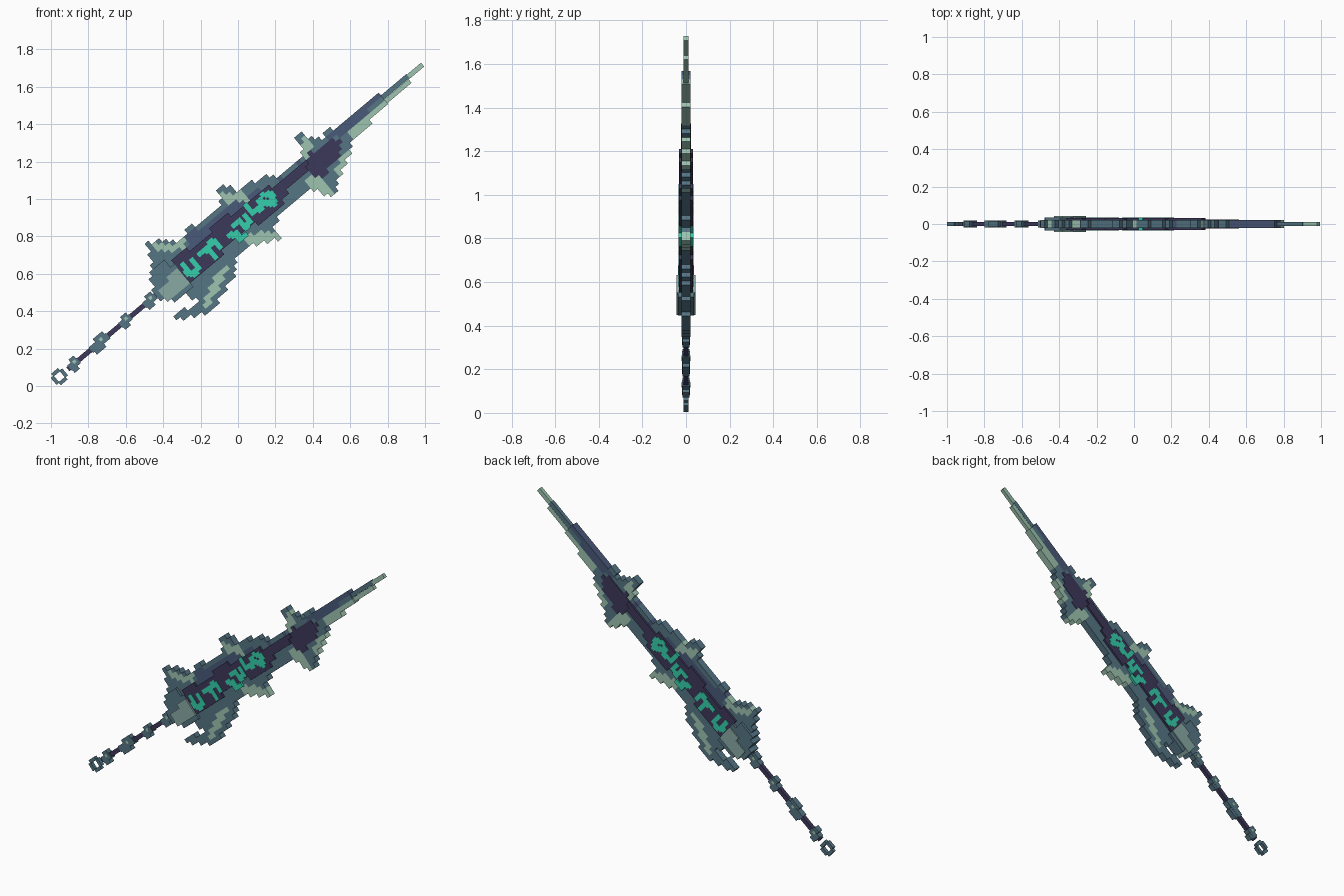
import bpy, bmesh, math
from mathutils import Vector

cube = bpy.data.objects.get("Cube")
if cube:
    bpy.data.objects.remove(cube, do_unlink=True)

ANGLE = math.radians(40)
AXIS = Vector((math.cos(ANGLE), math.sin(ANGLE)))    # pommel to tip
SIDE = Vector((-math.sin(ANGLE), math.cos(ANGLE)))   # across the blade
POMMEL = Vector((-95.5, 5))                          # hundredths, (x, z)
PIXEL = 2.64


def material(name, *rgb):
    m = bpy.data.materials.new(name)
    m.use_nodes = True
    m.diffuse_color = (*rgb, 1)
    m.node_tree.nodes["Principled BSDF"].inputs["Base Color"].default_value = (*rgb, 1)
    return m


dark = material("dark violet", .046, .04, .105)
steel = material("steel blue", .09, .178, .23)
slate = material("slate blue", .067, .1, .19)
sage = material("pale sage", .34, .55, .43)
plate = material("grey sage", .25, .4, .37)
teal = material("bright teal", .035, .62, .41)


def to_front(u, v):
    return POMMEL + AXIS * u + SIDE * v


def to_local(point):
    d = Vector(point) - POMMEL
    return d.dot(AXIS), d.dot(SIDE)


def slab(name, cells, size, half, mat):
    """Extrude a set of square pixels into one solid piece."""
    bm = bmesh.new()
    corners = {}

    def corner(i, j):
        if (i, j) not in corners:
            p = to_front((i - .5) * size, (j - .5) * size) / 100
            corners[i, j] = bm.verts.new((p.x, -half, p.y))
        return corners[i, j]

    for i, j in sorted(cells):
        bm.faces.new([corner(i, j), corner(i + 1, j), corner(i + 1, j + 1), corner(i, j + 1)])
    back = bmesh.ops.extrude_face_region(bm, geom=bm.faces[:], use_keep_orig=True)["geom"]
    bmesh.ops.translate(bm, verts=[g for g in back if isinstance(g, bmesh.types.BMVert)],
                        vec=(0, 2 * half, 0))
    bmesh.ops.recalc_face_normals(bm, faces=bm.faces[:])
    mesh = bpy.data.meshes.new(name)
    bm.to_mesh(mesh)
    bm.free()
    mesh.materials.append(mat)
    bpy.context.collection.objects.link(bpy.data.objects.new(name, mesh))


def bar(name, start, end, width, half, mat):
    """Straight box between two front-view points, aligned to the sword."""
    (u0, v0), (u1, v1) = to_local(start), to_local(end)
    box(name, (u0 + u1) / 2, (v0 + v1) / 2, (u1 - u0) / 2, width / 2, half, mat)


def box(name, u, v, a, b, half, mat):
    bm = bmesh.new()
    bmesh.ops.create_cube(bm, size=2)
    for vert in bm.verts:
        p = to_front(u + vert.co.x * a, v + vert.co.z * b) / 100
        vert.co = (p.x, vert.co.y * half, p.y)
    bmesh.ops.recalc_face_normals(bm, faces=bm.faces[:])
    mesh = bpy.data.meshes.new(name)
    bm.to_mesh(mesh)
    bm.free()
    mesh.materials.append(mat)
    bpy.context.collection.objects.link(bpy.data.objects.new(name, mesh))


def inside(p, poly):
    hit = False
    for (x0, z0), (x1, z1) in zip(poly, poly[1:] + poly[:1]):
        if (z0 > p.y) != (z1 > p.y) and p.x < x0 + (p.y - z0) * (x1 - x0) / (z1 - z0):
            hit = not hit
    return hit


owner, parts = {}, {}


def paint(name, mat, half, poly):
    """Claim every pixel inside the outline; later parts replace earlier ones."""
    parts[name] = (mat, half)
    for i in range(100):
        for j in range(-20, 21):
            if inside(to_front(i * PIXEL, j * PIXEL), poly):
                owner[i, j] = name


# Blade body, from the guard round the upper edge to the point and back
upper_edge = [(-46, 63), (-49, 76), (-42, 78), (-31, 77), (-27, 84), (-14, 92), (-9, 97),
              (-11, 105), (-8, 107), (1, 105), (7, 109), (16, 112), (22, 113), (29, 117),
              (36, 124), (31, 132), (34, 136), (39, 133), (45, 133), (49, 137), (57, 139),
              (73, 154), (78, 155)]
lower_edge = [(75, 148), (68, 138), (62, 133), (60, 124), (57, 118), (54, 112), (53, 102),
              (46, 102), (41, 105), (36, 106), (34, 101), (28, 96), (24, 93), (19, 86),
              (23, 79), (17, 77), (10, 77), (3, 73), (-2, 67), (-14, 56), (-30, 52)]
paint("blade", steel, .021, upper_edge + lower_edge)
paint("hook_fin", steel, .021,
      [(-29, 54), (-2, 67), (0, 62), (-3, 56), (-9, 49), (-10, 44), (-16, 38), (-23, 38),
       (-31, 35), (-34, 38), (-23, 43), (-21, 46), (-27, 47)])

# Darker bevel along the upper edge
paint("upper_bevel", slate, .021,
      [(-29, 79), (-5, 96), (28, 114), (33, 120), (35, 117), (14, 106), (-18, 78), (-26, 73)])
paint("point_bevel", slate, .021,
      [(44, 132), (57, 140), (73, 155), (78, 155), (57, 135), (49, 131)])

# Pale barbs and cutting edge
paint("rear_upper_barb", sage, .021, [(-47, 76), (-32, 76), (-28, 81), (-29, 73), (-39, 71)])
paint("middle_upper_barb", sage, .021, [(-9, 103), (2, 104), (5, 99), (-7, 98)])
paint("front_upper_barb", sage, .021, [(34, 134), (39, 133), (40, 126), (37, 120), (34, 124)])
paint("front_lower_barb", sage, .021,
      [(34, 110), (43, 113), (49, 108), (53, 102), (46, 103), (39, 106)])
paint("middle_lower_barb", sage, .021,
      [(3, 79), (10, 82), (20, 83), (23, 79), (12, 76), (5, 75)])
paint("hook_edge", sage, .021,
      [(-4, 64), (-9, 54), (-13, 49), (-15, 41), (-19, 43), (-15, 54), (-8, 64)])
paint("head_edge", sage, .021, [(61, 125), (54, 111), (51, 113), (58, 127)])
paint("point_edge", sage, .021, [(80, 152), (68, 138), (62, 132), (60, 136), (68, 143), (77, 151)])

# Raised dark panel and the diamond at its end
paint("dark_panel", dark, .033,
      [(-36, 67), (-32, 70), (-21, 76), (-13, 85), (1, 96), (14, 106), (22, 108), (33, 117),
       (40, 122), (43, 118), (36, 113), (28, 106), (24, 97), (17, 90), (6, 85), (-3, 76),
       (-13, 67), (-23, 56), (-28, 54)])
paint("dark_diamond", dark, .024,
      [(37, 117), (37, 124), (45, 128), (54, 133), (55, 126), (52, 120), (46, 112), (39, 112)])

# Guard
paint("guard", steel, .036,
      [(-46, 62), (-39, 68), (-32, 62), (-22, 53), (-31, 47), (-38, 45), (-46, 50)])
paint("guard_plate", plate, .043, [(-42, 52), (-33, 63), (-26, 54), (-38, 46)])

for name, (mat, half) in parts.items():
    cells = {c for c, o in owner.items() if o == name}
    if cells:
        slab(name, cells, PIXEL, half, mat)

# Needle tip in two steps
bar("tip_back", (74, 152), (91, 165.5), PIXEL, .012, steel)
bar("tip_edge", (75, 149), (92, 163), PIXEL, .012, sage)
bar("tip_needle", (90, 164.5), (98.7, 171.8), PIXEL, .011, sage)

# Runes, drawn as thin raised strokes on both faces
strokes = [
    [(-29, 65), (-27, 60), (-23, 60), (-21, 64), (-24, 67)],
    [(-20, 71), (-16, 73), (-13, 69)], [(-16, 73), (-14, 78), (-10, 75)],
    [(-5, 80), (-1, 82), (1, 78), (4, 81)],
    [(-3, 86), (1, 88), (4, 84), (6, 88), (3, 91)],
    [(4, 97), (7, 93), (12, 95), (12, 99)],
    [(13, 102), (18, 103), (19, 97), (15, 98)]]
fine = PIXEL / 2
for n, stroke in enumerate(strokes):
    cells = set()
    for a, b in zip(stroke, stroke[1:]):
        for k in range(13):
            u, v = to_local(Vector(a).lerp(Vector(b), k / 12))
            i, j = math.floor(u / fine), math.floor(v / fine)
            cells |= {(i, j), (i + 1, j), (i, j + 1), (i + 1, j + 1)}
    slab(f"rune_{n + 1}", cells, fine, .035, teal)

# Grip core with cuffs, each cuff two crossed blocks and a pale stud
bar("grip_core", (-91, 9), (-42, 50), PIXEL, .012, dark)
cuffs = [(-87.5, 11.5, 3.2, 2.8), (-74, 23, 6, 2.9), (-60, 34.5, 3.6, 2.6), (-47, 45.5, 4, 2.7)]
for n, (x, z, a, b) in enumerate(cuffs):
    u, v = to_local((x, z))
    box(f"cuff_{n + 1}_long", u, 0, a, b * .65, .018, steel)
    box(f"cuff_{n + 1}_upper", u + a * .3, b * .6, a * .55, b * .75, .017, steel)
    box(f"cuff_{n + 1}_lower", u - a * .3, -b * .6, a * .55, b * .75, .017, steel)
    box(f"cuff_{n + 1}_stud", u + a * .3, b * .35, .9, .9, .0195, sage)

# Pommel ring
for s in (-1, 1):
    side = "front" if s > 0 else "rear"
    box(f"ring_{side}", s * 3, 0, 1, 2.4, .011, steel)
    box(f"ring_{'upper' if s > 0 else 'lower'}", 0, s * 3, 2.4, 1, .011, steel)
